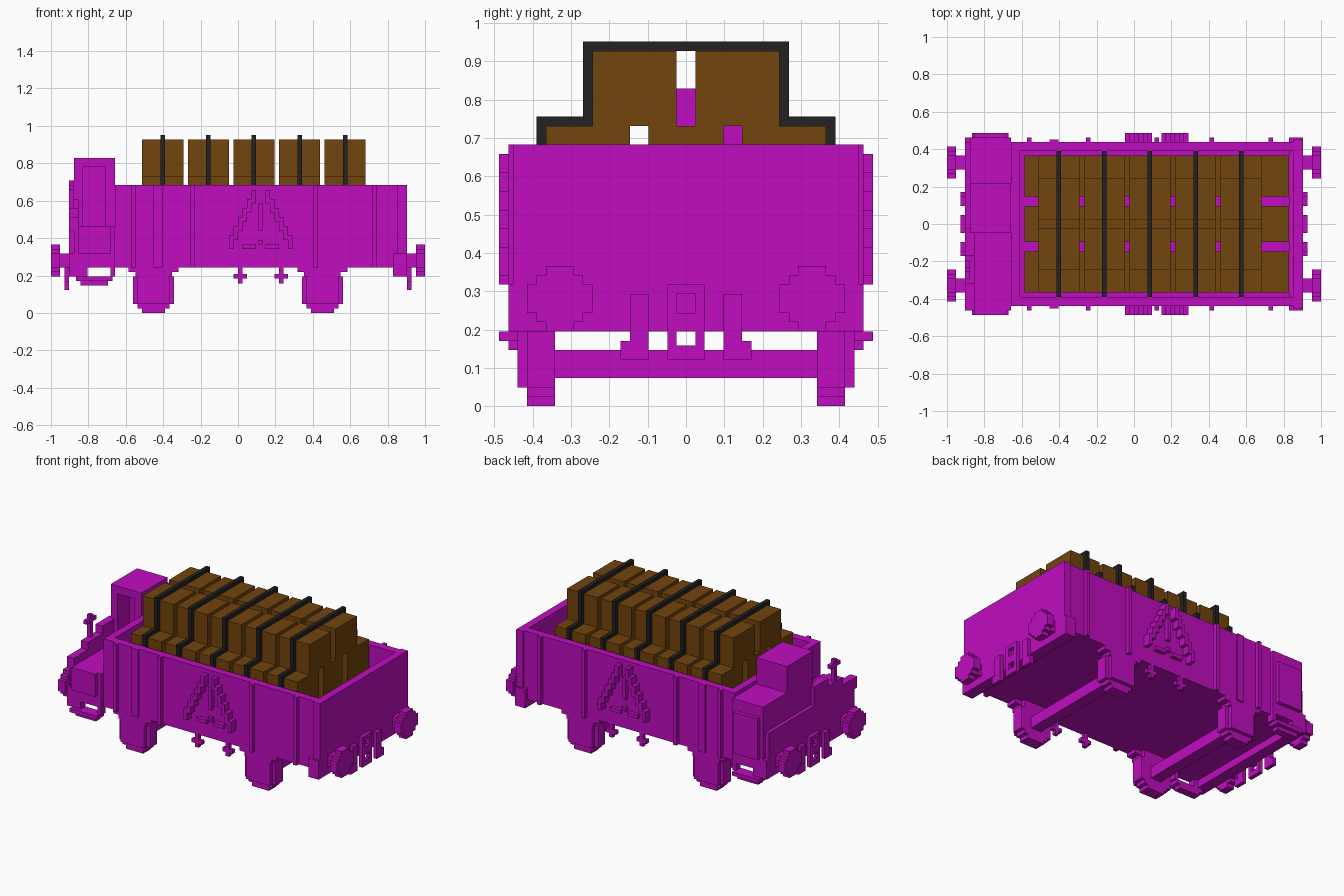
import bpy
import bmesh
from mathutils import Vector

cube = bpy.data.objects.get("Cube")
if cube:
    bpy.data.objects.remove(cube, do_unlink=True)

UNIT = 1 / 41  # edge length of one block


def material(name, color):
    mat = bpy.data.materials.new(name)
    mat.use_nodes = True
    mat.diffuse_color = color
    node = next(n for n in mat.node_tree.nodes if n.type == "BSDF_PRINCIPLED")
    node.inputs["Base Color"].default_value = color
    return mat


magenta = material("magenta paint", (0.53, 0.004, 0.53, 1))
brown = material("brown timber", (0.17, 0.058, 0.004, 1))
black = material("black strap", (0.016, 0.016, 0.016, 1))


def build(name, mat, boxes):
    """Join boxes given as (x range, y range, z range) in block units."""
    bm = bmesh.new()
    for ranges in boxes:
        low = Vector([min(r) for r in ranges])
        high = Vector([max(r) for r in ranges])
        verts = bmesh.ops.create_cube(bm, size=1)["verts"]
        for v in verts:
            offset = v.co + Vector((0.5, 0.5, 0.5))
            v.co = (low + offset * (high - low)) * UNIT
    mesh = bpy.data.meshes.new(name)
    bm.to_mesh(mesh)
    bm.free()
    mesh.materials.append(mat)
    obj = bpy.data.objects.new(name, mesh)
    bpy.context.collection.objects.link(obj)
    return obj


def around(center, half):
    return (center - half, center + half)


def flip(span, sign):
    return (span[0] * sign, span[1] * sign)


def both_sides(boxes):
    """Repeat boxes on the front and back sides."""
    return [(x, flip(y, s), z) for x, y, z in boxes for s in (-1, 1)]


def both_ends(boxes):
    return [(flip(x, s), y, z) for x, y, z in boxes for s in (-1, 1)]


# Open wagon body
full = around(0, 18)
build("wagon_floor", magenta, [((-37, 37), full, (10, 12))])
build("side_walls", magenta, both_sides([((-27, 37), (16, 18), (10, 28))]))
build("end_walls", magenta, [((-27, -25), full, (10, 28)), ((35, 37), full, (10, 28))])
build("end_beams", magenta, both_ends([((34, 37), around(0, 19), (8, 13))]))

# Side ribs and corner posts
ribs = []
for x in (-23, -10, 17, 30):
    ribs.append((around(x, 0.5), (18, 19), (10, 28)))
for x in (-17.5, 36):
    ribs.append((around(x, 1), (18, 18.5), (10, 28)))
build("wall_ribs", magenta, both_sides(ribs))

# Stepped triangular sign on both side walls
sign = []
middle = 5
for i in range(6):
    for s in (-1, 1):
        x = middle + s * (6.5 - i)
        sign.append((around(x, 0.5), (18, 20), (14 + 2 * i, 17 + 2 * i)))
for s in (-1, 1):
    sign.append((around(middle + s * 2.5, 1.5), (18, 19), (14, 15)))
sign.append((around(middle, 0.5), (18, 19), (18, 24)))
sign.append((around(middle, 0.5), (18, 19), (15, 16)))
build("triangle_sign", magenta, both_sides(sign))

# Brake cabin with a recessed doorway
cab_x = (-36, -27)
build("brake_cabin", magenta, [
    (cab_x, (3, 9), (10, 34)),
    ((-36, -34), (-2, 3), (10, 34)),
    ((-29, -27), (-2, 3), (10, 34)),
    (cab_x, (-2, 3), (32, 34)),
    (cab_x, (-2, 3), (10, 19)),
])
build("cabin_side_box", magenta, [
    (cab_x, (9, 19), (10, 27)),
    ((-35, -28), (19, 20), (13, 24)),
])
build("brake_platform", magenta, [
    (cab_x, (-19, -2), (10, 19)),
    ((-35, -28), (-20, -19), (13, 19)),
])
railing = [((-37, -36), full, (10, 20))]
for i, top in enumerate((21, 23, 25)):
    railing.append(((-37, -35), (-19 + i * 6, -13 + i * 6), (18, top)))
build("platform_railing", magenta, railing)
build("brake_handle", magenta, [
    ((-37, -36), around(-10, 0.5), (20, 29)),
    ((-37, -36), around(-10, 2), (27, 28)),
])

# Boarding steps under the platform
build("boarding_steps", magenta, both_sides([
    ((-35.5, -27.5), (17, 20), (7, 8)),
    ((-34.5, -28.5), (17, 19), (6, 7)),
    ((-36, -33), (17, 19), (8, 11)),
    ((-28, -27), (17, 19), (8, 11)),
]))

# Wheels, axle boxes, springs and axles
for label, cx in (("rear", -18.5), ("front", 18.5)):
    rows = ((0, 1, 2.5), (1, 2, 3.5), (2, 8, 4.5), (8, 10, 3.5))
    wheel = [(around(cx, w), (14, 17), (a, b)) for a, b, w in rows]
    build(label + "_wheels", magenta, both_sides(wheel))
    build(label + "_axle_boxes", magenta, both_sides([
        (around(cx, 3.5), (17, 18), (2, 8)),
        (around(cx, 2.5), (17, 18), (8, 11)),
    ]))
    build(label + "_springs", magenta, both_sides([
        (around(cx, 5.5), (15, 18), (9, 10)),
        (around(cx, 4), (15, 18), (8, 9)),
    ]))
    build(label + "_axle", magenta, [(around(cx, 1.5), around(0, 14), (3, 6))])

# Hanging brackets below the side walls
brackets = []
for x in (0.5, 9.5):
    brackets.append((around(x, 0.5), (17, 18), (6.5, 10)))
    brackets.append((around(x, 1.5), (17, 18), (7.5, 8.5)))
build("hanging_brackets", magenta, both_sides(brackets))

# Buffers with blocky round heads
buffer = [((37, 39), around(13.5, 1.5), (10, 13))]
for w, h in ((3.5, 1.5), (2.5, 2.5), (1.5, 3.5)):
    buffer.append(((39, 41), around(13.5, w), around(11.5, h)))
build("buffers", magenta, both_ends(both_sides(buffer)))

# Coupling frame and side hooks
build("couplings", magenta, both_ends(
    both_sides([((37, 38), (1, 2), (5, 13))])
    + [((37, 38), around(0, 1), z) for z in ((5, 6.5), (8, 10), (12, 13))]))
build("coupling_hooks", magenta, both_ends(both_sides([
    ((37, 38), (4, 6), (5, 12)),
    ((37, 38), (5, 7), (5, 7)),
])))

# Timber load: long base beams and five stepped stacks
base = [((-24, 34), around(0, 4), (12, 21))]
base += both_sides([((-24, 34), (6, 15), (12, 21))])
build("base_timbers", brown, base)
for n in range(5):
    start = -21 + 10 * n
    span = (start, start + 9)
    build(f"timber_stack_{n}", brown, [(span, around(0, 4), (21, 30))] + both_sides([
        (span, (6, 15), (21, 30)),
        (span, (1, 10), (30, 38)),
    ]))
    # Strap following the stepped outline
    band = around(start + 4.5, 0.5)
    build(f"strap_{n}", black, [(band, around(0, 11), (38, 39))] + both_sides([
        (band, (10, 11), (30, 38)),
        (band, (10, 16), (30, 31)),
        (band, (15, 16), (21, 30)),
    ]))
